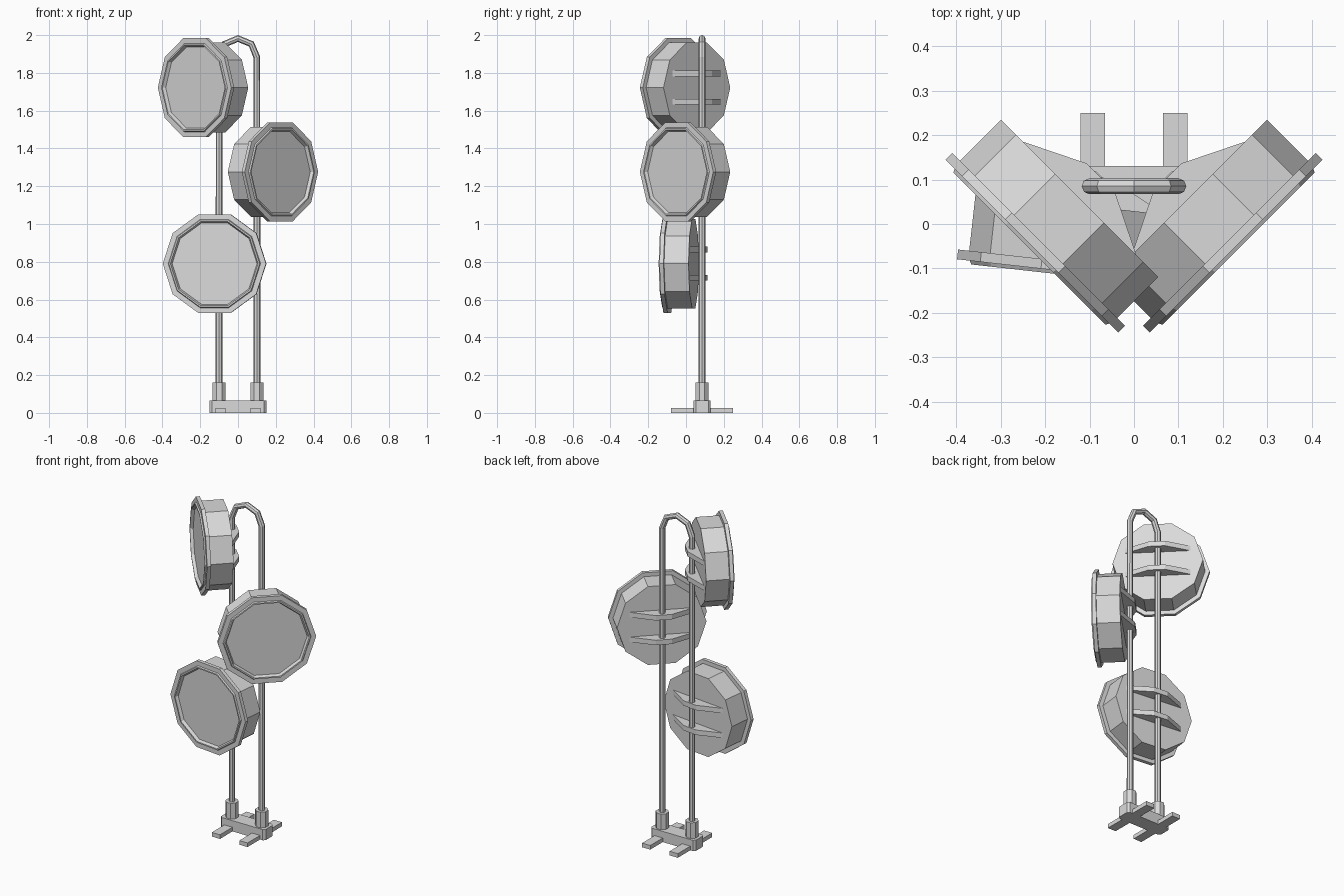
import bpy, bmesh
from math import cos, sin, pi, radians
from mathutils import Matrix, Vector

cube = bpy.data.objects.get("Cube")
if cube:
    bpy.data.objects.remove(cube, do_unlink=True)

GREY = (0.7, 0.7, 0.7, 1)
metal = bpy.data.materials.new("light_grey")
metal.use_nodes = True
metal.diffuse_color = GREY
metal.node_tree.nodes["Principled BSDF"].inputs["Base Color"].default_value = GREY


def finish(name, bm, matrix=Matrix()):
    bmesh.ops.recalc_face_normals(bm, faces=bm.faces)
    mesh = bpy.data.meshes.new(name)
    bm.to_mesh(mesh)
    bm.free()
    mesh.materials.append(metal)
    obj = bpy.data.objects.new(name, mesh)
    obj.matrix_world = matrix
    bpy.context.collection.objects.link(obj)
    return obj


def box(name, centre, size, bevel=0):
    bm = bmesh.new()
    bmesh.ops.create_cube(bm, size=1)
    bmesh.ops.scale(bm, vec=size, verts=bm.verts)
    if bevel:
        upright = [e for e in bm.edges
                   if abs(e.verts[0].co.z - e.verts[1].co.z) > 0.01]
        bmesh.ops.bevel(bm, geom=upright, offset=bevel, segments=1, affect="EDGES")
    return finish(name, bm, Matrix.Translation(centre))


def lathe(name, profile, sides, matrix):
    """Revolve (radius, depth) pairs about the local y axis, capping both ends."""
    bm = bmesh.new()
    rings = [[bm.verts.new((r * cos(2 * pi * i / sides), y, r * sin(2 * pi * i / sides)))
              for i in range(sides)] for r, y in profile]
    for a, b in zip(rings, rings[1:]):
        for i in range(sides):
            j = (i + 1) % sides
            bm.faces.new((a[i], a[j], b[j], b[i]))
    bm.faces.new(rings[0])
    bm.faces.new(rings[-1])
    return finish(name, bm, matrix)


def prism(name, outline, thickness, matrix):
    bm = bmesh.new()
    face = bm.faces.new([bm.verts.new((x, y, -thickness / 2)) for x, y in outline])
    out = bmesh.ops.extrude_face_region(bm, geom=[face])
    moved = [v for v in out["geom"] if isinstance(v, bmesh.types.BMVert)]
    bmesh.ops.translate(bm, vec=(0, 0, thickness), verts=moved)
    return finish(name, bm, matrix)


# Base block, feet and pole collars
POLE_X, POLE_Y = 0.1, 0.085
box("base_block", (0, POLE_Y, 0.0325), (0.3, 0.09, 0.065), 0.012)
for side, sign in (("left", 1), ("right", -1)):
    box(side + "_foot", (sign * 0.0925, POLE_Y, 0.0125), (0.055, 0.33, 0.025))
    bm = bmesh.new()
    bmesh.ops.create_cone(bm, cap_ends=True, segments=8, radius1=0.037,
                          radius2=0.037, depth=0.1)
    bmesh.ops.rotate(bm, verts=bm.verts, matrix=Matrix.Rotation(pi / 8, 3, "Z"))
    finish(side + "_collar", bm, Matrix.Translation((sign * POLE_X, POLE_Y, 0.11)))

# Hoop-shaped pole
path = [(-POLE_X, 0.06)]
path += [(-POLE_X * cos(i * pi / 4), 1.882 + POLE_X * sin(i * pi / 4)) for i in range(5)]
path += [(POLE_X, 0.06)]
curve = bpy.data.curves.new("hoop_pole", "CURVE")
curve.dimensions = "3D"
curve.bevel_depth = 0.018
curve.bevel_resolution = 2
curve.use_fill_caps = True
spline = curve.splines.new("POLY")
spline.points.add(len(path) - 1)
for point, (x, z) in zip(spline.points, path):
    point.co = (x, POLE_Y, z, 1)
curve.materials.append(metal)
pole = bpy.data.objects.new("hoop_pole", curve)
bpy.context.collection.objects.link(pole)
bpy.ops.object.select_all(action="DESELECT")
pole.select_set(True)
bpy.context.view_layer.objects.active = pole
bpy.ops.object.convert(target="MESH")
for poly in pole.data.polygons:
    poly.use_smooth = False

# Ten-sided lamp heads, each held by two tapered brackets
HOUSING = [(0.25, 0.152), (0.25, 0.022), (0.275, 0.022), (0.275, 0.0),
           (0.246, 0.0), (0.242, -0.008), (0.234, -0.008), (0.226, 0.01)]
BRACKET = [(-0.185, 0.15), (0.185, 0.15), (0.045, 0.219), (-0.045, 0.219)]
HEADS = [("upper", (-0.23, -0.05, 1.722), -45),
         ("middle", (0.23, -0.05, 1.276), 45),
         ("lower", (-0.125, -0.11, 0.79), -6.4)]
for name, place, yaw in HEADS:
    frame = Matrix.Translation(place) @ Matrix.Rotation(radians(yaw), 4, "Z")
    lathe(name + "_lamp_head", HOUSING, 10, frame)
    for level, dz in (("top", 0.075), ("bottom", -0.075)):
        prism(f"{name}_{level}_bracket", BRACKET, 0.03,
              frame @ Matrix.Translation(Vector((0, 0, dz))))
